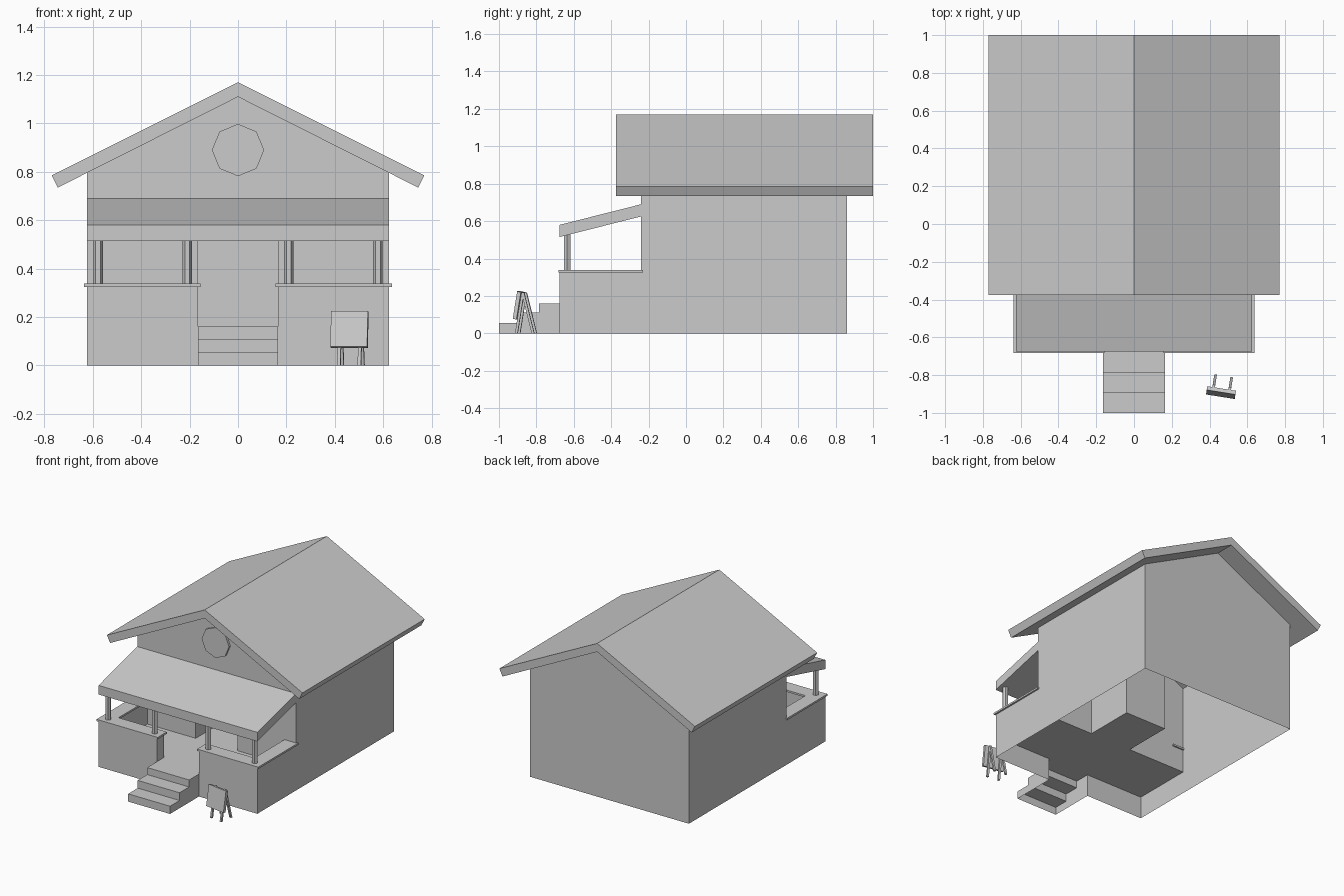
import bpy, bmesh, math
from mathutils import Vector, Matrix

if "Cube" in bpy.data.objects:
    bpy.data.objects.remove(bpy.data.objects["Cube"])


def add_object(name, bm, mirror=False):
    mesh = bpy.data.meshes.new(name)
    bm.to_mesh(mesh)
    bm.free()
    ob = bpy.data.objects.new(name, mesh)
    bpy.context.collection.objects.link(ob)
    if mirror:
        ob.modifiers.new("mirror", "MIRROR").use_axis[0] = True
    return ob


def shell(name, faces):
    """Open half surface from (points, outward direction) pairs, mirrored in x."""
    bm = bmesh.new()
    for pts, out in faces:
        f = bm.faces.new([bm.verts.new(p) for p in pts])
        f.normal_update()
        if f.normal.dot(Vector(out)) < 0:
            f.normal_flip()
    bmesh.ops.remove_doubles(bm, verts=bm.verts, dist=1e-5)
    return add_object(name, bm, True)


def prism(name, pts, move, mirror=False):
    """Solid made by extruding a flat outline along a vector."""
    bm = bmesh.new()
    f = bm.faces.new([bm.verts.new(p) for p in pts])
    ext = bmesh.ops.extrude_face_region(bm, geom=[f], use_keep_orig=True)
    bmesh.ops.translate(bm, vec=move,
                        verts=[v for v in ext["geom"] if isinstance(v, bmesh.types.BMVert)])
    bmesh.ops.recalc_face_normals(bm, faces=bm.faces)
    return add_object(name, bm, mirror)


def on_x(x, pts): return [(x, y, z) for y, z in pts]
def on_y(y, pts): return [(x, y, z) for x, z in pts]
def on_z(z, pts): return [(x, y, z) for x, y in pts]
def rect(a0, a1, b0, b1): return [(a0, b0), (a1, b0), (a1, b1), (a0, b1)]


W, D = 0.625, 0.165            # half width of house and of doorway
FRONT, BACK, PORCH, DOOR = -0.24, 0.86, -0.675, 0.12
FLOOR, PARAPET, EAVE, TOP, LINTEL = 0.16, 0.325, 0.796, 1.11, 0.625
T = 0.08                       # parapet thickness
FWD, REAR, OUT, IN, UP, DOWN = (0, -1, 0), (0, 1, 0), (1, 0, 0), (-1, 0, 0), (0, 0, 1), (0, 0, -1)

# House walls with recessed entry
shell("house_walls", [
    (on_x(W, [(PORCH, 0), (BACK, 0), (BACK, EAVE), (FRONT, EAVE),
              (FRONT, PARAPET), (PORCH, PARAPET)]), OUT),
    (on_y(BACK, [(0, 0), (W, 0), (W, EAVE), (0, TOP)]), REAR),
    (on_y(FRONT, [(D, FLOOR), (W, FLOOR), (W, EAVE), (0, TOP), (0, LINTEL), (D, LINTEL)]), FWD),
    (on_x(D, rect(FRONT, DOOR, FLOOR, LINTEL)), IN),
    (on_y(DOOR, rect(0, D, FLOOR, LINTEL)), FWD),
    (on_z(LINTEL, rect(0, D, FRONT, DOOR)), DOWN),
])

# Porch floor and parapets
shell("porch", [
    (on_z(FLOOR, [(0, PORCH), (W, PORCH), (W, FRONT), (D, FRONT), (D, DOOR), (0, DOOR)]), UP),
    (on_y(PORCH, rect(D, W, 0, PARAPET)), FWD),
    (on_x(D, rect(PORCH, PORCH + T, FLOOR, PARAPET)), IN),
    (on_y(PORCH + T, rect(D, W - T, FLOOR, PARAPET)), REAR),
    (on_x(W - T, rect(PORCH + T, FRONT, FLOOR, PARAPET)), IN),
])

# Front steps, open underneath
ys = [-1.0, -0.893, -0.785, PORCH]
zs = [0, 0.055, 0.11, FLOOR]
step_faces, side = [], [(PORCH, 0), (ys[0], 0)]
for i in range(3):
    step_faces.append((on_y(ys[i], rect(0, D, zs[i], zs[i + 1])), FWD))
    step_faces.append((on_z(zs[i + 1], rect(0, D, ys[i], ys[i + 1])), UP))
    side += [(ys[i], zs[i + 1]), (ys[i + 1], zs[i + 1])]
step_faces.append((on_x(D, side), OUT))
shell("front_steps", step_faces)

# Main roof, porch roof and parapet caps
prism("main_roof", on_y(-0.375, [(0, 1.17), (0.77, 0.785), (0.745, 0.735), (0, TOP),
                                 (-0.745, 0.735), (-0.77, 0.785)]), (0, 1.375, 0))
prism("porch_roof", on_x(-W, [(PORCH, 0.515), (FRONT, 0.625), (FRONT, 0.69), (PORCH, 0.58)]),
      (2 * W, 0, 0))
prism("parapet_cap", on_z(PARAPET, [(0.155, -0.682), (0.637, -0.682), (0.637, -0.23),
                                    (0.535, -0.23), (0.535, -0.58), (0.155, -0.58)]),
      (0, 0, 0.013), True)

# Octagonal gable vent
ring = [(0.108 * math.sin(i * math.pi / 4), 0.89 + 0.108 * math.cos(i * math.pi / 4))
        for i in range(8)]
prism("gable_vent", on_y(FRONT - 0.015, ring), (0, 0.015, 0))

# Six-sided porch columns
for x, label in ((0.21, "inner"), (0.578, "outer")):
    hexa = [(x + 0.02 * math.cos(i * math.pi / 3), -0.635 + 0.02 * math.sin(i * math.pi / 3))
            for i in range(6)]
    prism(label + "_columns", on_z(0.335, hexa), (0, 0, 0.2), True)

# Folding sign board on four legs
place = Matrix.Translation((0.465, -0.865, 0)) @ Matrix.Rotation(math.radians(-9), 4, 'Z')
h = 0.007
for foot, label in ((-0.035, "front"), (0.055, "back")):
    leg = prism("sign_" + label + "_legs",
                on_x(0.036, [(foot - h, 0), (foot + h, 0), (h, 0.218), (-h, 0.218)]),
                (0.014, 0, 0), True)
    leg.matrix_world = place
board = prism("sign_board", on_x(-0.077, [(-0.05, 0.078), (-0.03, 0.073), (-0.006, 0.22),
                                          (-0.026, 0.225)]), (0.154, 0, 0))
board.matrix_world = place
